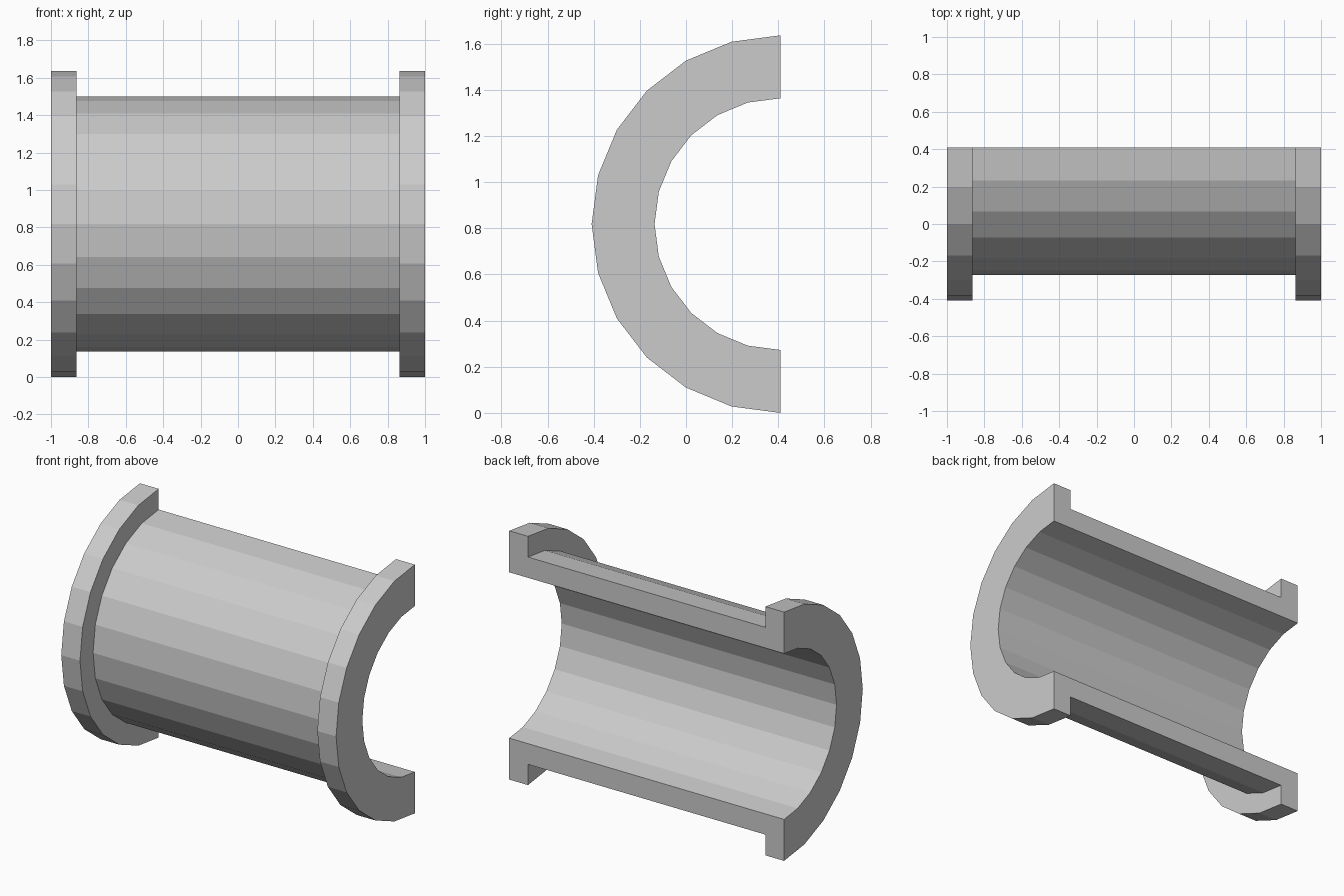
import bpy, bmesh
from math import pi

if "Cube" in bpy.data.objects:
    bpy.data.objects.remove(bpy.data.objects["Cube"])

R = 0.818                                  # flange radius
BODY, BORE = R * 5 / 6, R * 2 / 3          # barrel and bore radii
END, LIP = 1.0, 1.0 - R / 6                # half length, inner face of flange
CENTRE = (0, R / 2, R)

# Lengthwise section: (x, radius)
half = [(END, BORE), (END, R), (LIP, R), (LIP, BODY)]
section = half + [(-x, r) for x, r in reversed(half)]

# Sweep the section through a half turn with 12 flat facets
bm = bmesh.new()
verts = [bm.verts.new((x, CENTRE[1], CENTRE[2] + r)) for x, r in section]
start_cap = bm.faces.new(verts)
edges = list(start_cap.edges)
res = bmesh.ops.spin(bm, geom=edges, cent=CENTRE, axis=(1, 0, 0),
                     angle=pi, steps=12, use_duplicate=False)

# Cap the lower cut face
last = [e for e in res["geom_last"] if isinstance(e, bmesh.types.BMEdge)]
bmesh.ops.contextual_create(bm, geom=last)
bmesh.ops.remove_doubles(bm, verts=bm.verts, dist=1e-5)
bmesh.ops.recalc_face_normals(bm, faces=bm.faces)

mesh = bpy.data.meshes.new("half_bushing")
bm.to_mesh(mesh)
bm.free()
bpy.context.collection.objects.link(bpy.data.objects.new("half_bushing", mesh))
